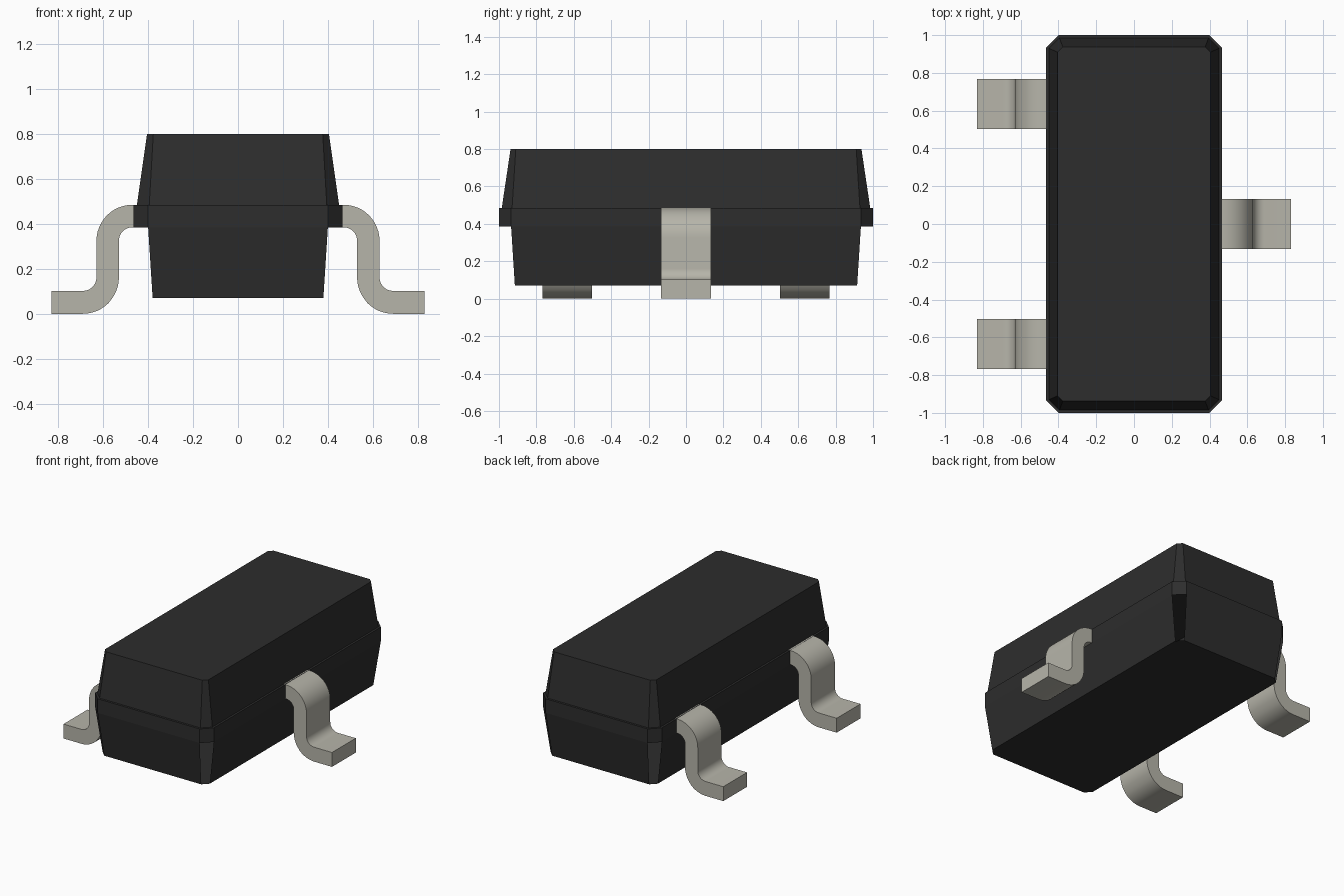
import bpy, bmesh, math

cube = bpy.data.objects.get("Cube")
if cube:
    bpy.data.objects.remove(cube)


def make_material(name, rgb):
    m = bpy.data.materials.new(name)
    m.use_nodes = True
    m.diffuse_color = (*rgb, 1)
    bsdf = m.node_tree.nodes["Principled BSDF"]
    bsdf.inputs["Base Color"].default_value = (*rgb, 1)
    bsdf.inputs["Roughness"].default_value = 0.6
    return m


black = make_material("black plastic", (0.026, 0.026, 0.026))
metal = make_material("pale metal", (0.47, 0.46, 0.40))


def finish(name, bm, mat):
    mesh = bpy.data.meshes.new(name)
    bm.to_mesh(mesh)
    bm.free()
    mesh.materials.append(mat)
    ob = bpy.data.objects.new(name, mesh)
    bpy.context.collection.objects.link(ob)
    return ob


def ring(bm, hx, hy, c, z):
    """Rectangle with cut corners; odd edges are the corner cuts."""
    pts = [(hx, c - hy), (hx, hy - c), (hx - c, hy), (c - hx, hy),
           (-hx, hy - c), (-hx, c - hy), (c - hx, -hy), (hx - c, -hy)]
    return [bm.verts.new((x, y, z)) for x, y in pts]


def shell(name, levels, bottom=False, top=False, open_level=None):
    """Stack of cut-corner rings; open_level leaves its corner cuts open."""
    bm = bmesh.new()
    rings = [ring(bm, *lv) for lv in levels]
    for k, (a, b) in enumerate(zip(rings, rings[1:])):
        for i in range(8):
            j = (i + 1) % 8
            if not (k == open_level and i % 2):
                bm.faces.new((a[i], a[j], b[j], b[i]))
    if bottom:
        bm.faces.new(rings[0][::-1])
    if top:
        bm.faces.new(rings[-1])
    return finish(name, bm, black)


# Moulded body: open-cornered lower half with belt, and tapered upper half
shell("lower_body", [(0.42, 0.955, 0.04, 0.07), (0.465, 1.0, 0.065, 0.385),
                     (0.465, 1.0, 0.065, 0.485), (0.45, 0.985, 0.055, 0.485)],
      bottom=True, open_level=0)
shell("upper_body", [(0.45, 0.985, 0.055, 0.485), (0.405, 0.938, 0.028, 0.80)],
      top=True)


# Bent leads: a side profile swept across the lead width
def arc(cx, cz, r, a0, a1, n=12):
    return [(cx + r * math.cos(math.radians(a0 + (a1 - a0) * i / n)),
             cz + r * math.sin(math.radians(a0 + (a1 - a0) * i / n)))
            for i in range(n + 1)]


def lead(name, side, y, half=0.133):
    upper = [(0.45, 0.485)] + arc(0.47, 0.325, 0.16, 90, 0) \
        + arc(0.69, 0.162, 0.06, 180, 270) + [(0.83, 0.102)]
    lower = [(0.45, 0.385)] + arc(0.47, 0.325, 0.06, 90, 0) \
        + arc(0.69, 0.162, 0.16, 180, 270) + [(0.83, 0.002)]
    lower = [(x, max(z - 0.002, 0)) if z < 0.05 else (x, z) for x, z in lower]
    bm = bmesh.new()
    rows = [[bm.verts.new((side * x, y + s * half, z)) for x, z in line]
            for line, s in ((upper, -1), (upper, 1), (lower, 1), (lower, -1))]
    for a, b in zip(rows, rows[1:] + rows[:1]):
        for i in range(len(a) - 1):
            bm.faces.new((a[i], a[i + 1], b[i + 1], b[i]))
    for end in (0, -1):
        bm.faces.new([r[end] for r in rows])
    bmesh.ops.recalc_face_normals(bm, faces=bm.faces)
    ob = finish(name, bm, metal)
    bpy.ops.object.select_all(action='DESELECT')
    ob.select_set(True)
    bpy.context.view_layer.objects.active = ob
    bpy.ops.object.shade_smooth_by_angle(angle=math.radians(30))


lead("left_lead", 1, 0)
lead("right_front_lead", -1, -0.635)
lead("right_back_lead", -1, 0.635)
